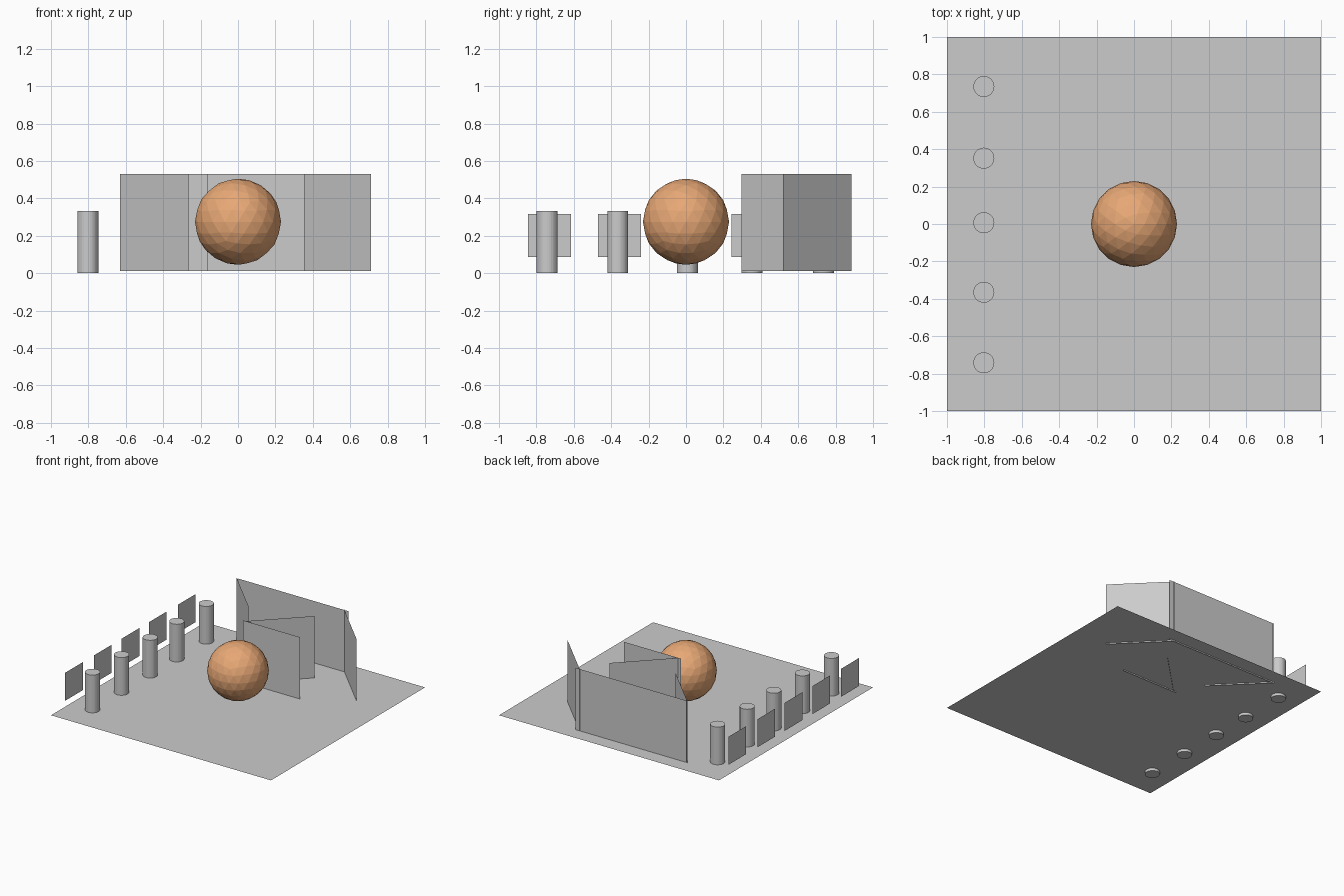
import bpy, bmesh, math
from mathutils import Matrix, Vector

if "Cube" in bpy.data.objects:
    bpy.data.objects.remove(bpy.data.objects["Cube"])


def material(name, rgb):
    m = bpy.data.materials.new(name)
    m.diffuse_color = (*rgb, 1.0)
    m.use_nodes = True
    m.node_tree.nodes["Principled BSDF"].inputs["Base Color"].default_value = m.diffuse_color
    return m


GREY = material("light grey", (0.6, 0.6, 0.6))
ORANGE = material("warm orange", (0.8, 0.39, 0.18))


def finish(bm, name, mat):
    """Turn a bmesh into a named, flat-shaded object."""
    mesh = bpy.data.meshes.new(name)
    bm.to_mesh(mesh)
    bm.free()
    mesh.materials.append(mat)
    obj = bpy.data.objects.new(name, mesh)
    bpy.context.collection.objects.link(obj)
    return obj


def sheet(name, start, angle, length, z0, z1):
    """Upright thin sheet from a start point along a heading in degrees."""
    a = math.radians(angle)
    p = Vector((*start, 0))
    q = p + Vector((math.cos(a), math.sin(a), 0)) * length
    bm = bmesh.new()
    bm.faces.new([bm.verts.new((v.x, v.y, z))
                  for v, z in ((p, z0), (q, z0), (q, z1), (p, z1))])
    return finish(bm, name, GREY)


# Floor
bm = bmesh.new()
bmesh.ops.create_grid(bm, x_segments=1, y_segments=1, size=1.0,
                      matrix=Matrix.Translation((0, 0, 0.022)))
finish(bm, "floor", GREY)

# Faceted ball
bm = bmesh.new()
bmesh.ops.create_icosphere(bm, subdivisions=3, radius=0.23,
                           matrix=Matrix.Translation((0, 0, 0.275)))
finish(bm, "ball", ORANGE)

# Row of columns along the left side
for i, y in enumerate((-0.742, -0.365, 0.007, 0.352, 0.735)):
    bm = bmesh.new()
    bmesh.ops.create_cone(bm, cap_ends=True, segments=32, radius1=0.056,
                          radius2=0.056, depth=0.332,
                          matrix=Matrix.Translation((-0.803, y, 0.166)))
    finish(bm, f"column_{i + 1}", GREY)

# Row of floating square panels behind the columns
for i, y in enumerate((-0.729, -0.355, 0.004, 0.357, 0.735)):
    sheet(f"hanging_panel_{i + 1}", (-0.98, y - 0.115), 90, 0.23, 0.087, 0.317)

# Walls: long back wall, two parallel wings, and the inner V
BOTTOM, TOP = 0.011, 0.53
for name, start, angle, length in (
        ("back_wall", (-0.622, 0.88), 0, 1.01),
        ("left_wing_wall", (-0.632, 0.885), -45, 0.519),
        ("right_wing_wall", (0.346, 0.885), -45, 0.517),
        ("inner_front_wall", (-0.165, 0.298), 0, 0.52),
        ("inner_slanted_wall", (-0.138, 0.298), 45, 0.519)):
    sheet(name, start, angle, length, BOTTOM, TOP)
